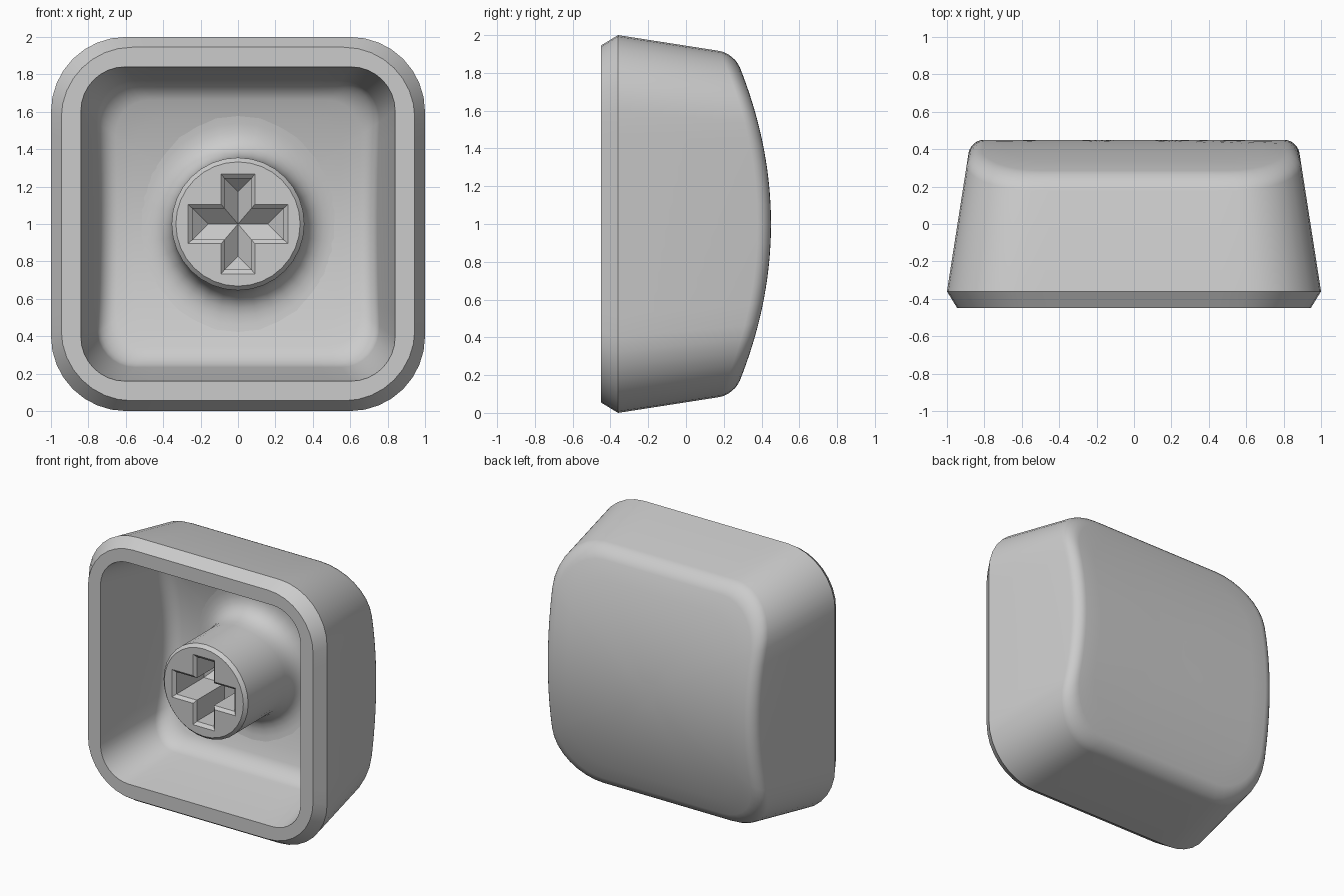
import bpy, bmesh, math

if "Cube" in bpy.data.objects:
    bpy.data.objects.remove(bpy.data.objects["Cube"])

CURVE = 0.24  # how strongly the crown falls off above and below the middle

mat = bpy.data.materials.new("light_grey")
mat.diffuse_color = (0.6, 0.6, 0.6, 1)
mat.use_nodes = True
mat.node_tree.nodes["Principled BSDF"].inputs["Base Color"].default_value = mat.diffuse_color


def finish(bm, name):
    bmesh.ops.remove_doubles(bm, verts=bm.verts, dist=1e-5)
    bmesh.ops.recalc_face_normals(bm, faces=bm.faces)
    me = bpy.data.meshes.new(name)
    bm.to_mesh(me)
    bm.free()
    me.materials.append(mat)
    ob = bpy.data.objects.new(name, me)
    bpy.context.collection.objects.link(ob)
    bpy.ops.object.select_all(action='DESELECT')
    ob.select_set(True)
    bpy.context.view_layer.objects.active = ob
    bpy.ops.object.shade_smooth_by_angle(angle=math.radians(32))
    return ob


def add_ring(bm, pts):
    return [bm.verts.new(p) for p in pts]


def bridge(bm, a, b):
    n = len(a)
    for i in range(n):
        j = (i + 1) % n
        bm.faces.new((a[i], a[j], b[j], b[i]))


def outline(radius, corner=8, side=10):
    """Rounded square of half-size 1 with subdivided straight sides."""
    pts = []
    c = 1 - radius
    for q in range(4):
        a0 = q * math.pi / 2
        sx, sy = [(1, 1), (-1, 1), (-1, -1), (1, -1)][q]
        for i in range(corner + 1):
            a = a0 + math.pi / 2 * i / corner
            pts.append((sx * c + radius * math.cos(a), sy * c + radius * math.sin(a)))
        dx, dy = [(-1, 0), (0, -1), (1, 0), (0, 1)][q]
        x, y = pts[-1]
        for i in range(1, side):
            t = 2 * c * i / side
            pts.append((x + dx * t, y + dy * t))
    return pts


def surface_rings(shape, wall, crown, r):
    """Rings from the wall, through the rounded edge, to the middle of the crown."""
    rings = []
    steps = 6
    for k in range(steps + 1):
        a = math.pi / 2 * k / steps
        ring = []
        for u, v in shape:
            s = wall(0.2)
            for _ in range(4):
                y0 = crown - CURVE * (v * s) ** 2 - r * (1 - math.sin(a))
                s = wall(y0) - r * (1 - math.cos(a))
            ring.append((u * s, y0, 1 + v * s))
        rings.append(ring)
    edge = rings[-1]
    for f in (0.85, 0.7, 0.55, 0.4, 0.25, 0.1):
        rings.append([(x * f, crown - CURVE * ((z - 1) * f) ** 2, 1 + (z - 1) * f)
                      for x, y, z in edge])
    return rings


def flat(shape, half, y):
    return [(u * half, y, 1 + v * half) for u, v in shape]


# Hollow cap: crown, tapered walls, chamfered rim and cavity in one closed loft
bm = bmesh.new()
outer, inner = outline(0.4), outline(0.28)
outside = surface_rings(outer, lambda y: 1 - 0.156 * (y + 0.36), 0.45, 0.07)
inside = surface_rings(inner, lambda y: 0.84 - 0.156 * (y + 0.45), 0.25, 0.085)
loops = outside[::-1] + [flat(outer, 1, -0.36), flat(outer, 0.945, -0.45),
                         flat(inner, 0.84, -0.45)] + inside
rings = [add_ring(bm, p) for p in loops]
for a, b in zip(rings, rings[1:]):
    bridge(bm, a, b)
bm.faces.new(rings[0])
bm.faces.new(rings[-1])
finish(bm, "cap_shell")

# Stem: round post with chamfered end, flared into the cavity floor
bm = bmesh.new()
N, R = 32, 0.355
FRONT = -0.41


def circle(r, y):
    return [(r * math.cos(2 * math.pi * i / N), y, 1 + r * math.sin(2 * math.pi * i / N))
            for i in range(N)]


def flare(t):
    pts = []
    for i in range(N):
        a = 2 * math.pi * i / N
        s2 = math.sin(a) ** 2
        size = 0.185 + 0.055 * s2
        y1 = 0.25 - CURVE * R * R * s2
        y2 = 0.25 - CURVE * (R + size) ** 2 * s2 + 0.002
        r = R + size * t * t
        y = (1 - t) ** 2 * (y1 - size) + 2 * t * (1 - t) * y1 + t * t * y2
        pts.append((r * math.cos(a), y, 1 + r * math.sin(a)))
    return pts


post = [circle(0.332, FRONT), circle(R, FRONT + 0.025)]
post += [flare(k / 8) for k in range(9)] + [circle(0.3, 0.3)]
post = [add_ring(bm, p) for p in post]
for a, b in zip(post, post[1:]):
    bridge(bm, a, b)
bm.faces.new(post[-1])


# Cross socket: bevelled mouth, straight walls, ridge-shaped bottom
def cross(a, wx, wz, y, ax=None):
    ax = a if ax is None else ax
    p = [(ax, -wz), (ax, wz), (wx, wz), (wx, a), (-wx, a), (-wx, wz),
         (-ax, wz), (-ax, -wz), (-wx, -wz), (-wx, -a), (wx, -a), (wx, -wz)]
    return [(x, y, 1 + z) for x, z in p]


socket = [cross(0.267, 0.09, 0.105, FRONT), cross(0.244, 0.072, 0.084, FRONT + 0.02),
          cross(0.244, 0.072, 0.084, -0.06)]
socket = [add_ring(bm, p) for p in socket]
for a, b in zip(socket, socket[1:]):
    bridge(bm, a, b)
last = socket[-1]
mid = bm.verts.new((0, 0.02, 1))
for q in range(4):
    i = 3 * q
    v = [last[(i + k) % 12] for k in (-1, 0, 1, 2)]
    tip = 0.244 - (0.084 if q % 2 == 0 else 0.072)
    x, z = [(tip, 0), (0, tip), (-tip, 0), (0, -tip)][q]
    hip = bm.verts.new((x, 0.02, 1 + z))
    bm.faces.new((v[1], v[2], hip))
    bm.faces.new((v[0], v[1], hip, mid))
    bm.faces.new((v[2], v[3], mid, hip))

# Flat end face between the post edge and the socket mouth
edges = [bm.edges.get((r[i], r[(i + 1) % len(r)])) for r in (post[0], socket[0])
         for i in range(len(r))]
bmesh.ops.triangle_fill(bm, use_beauty=True, use_dissolve=False, edges=edges)
finish(bm, "stem")
